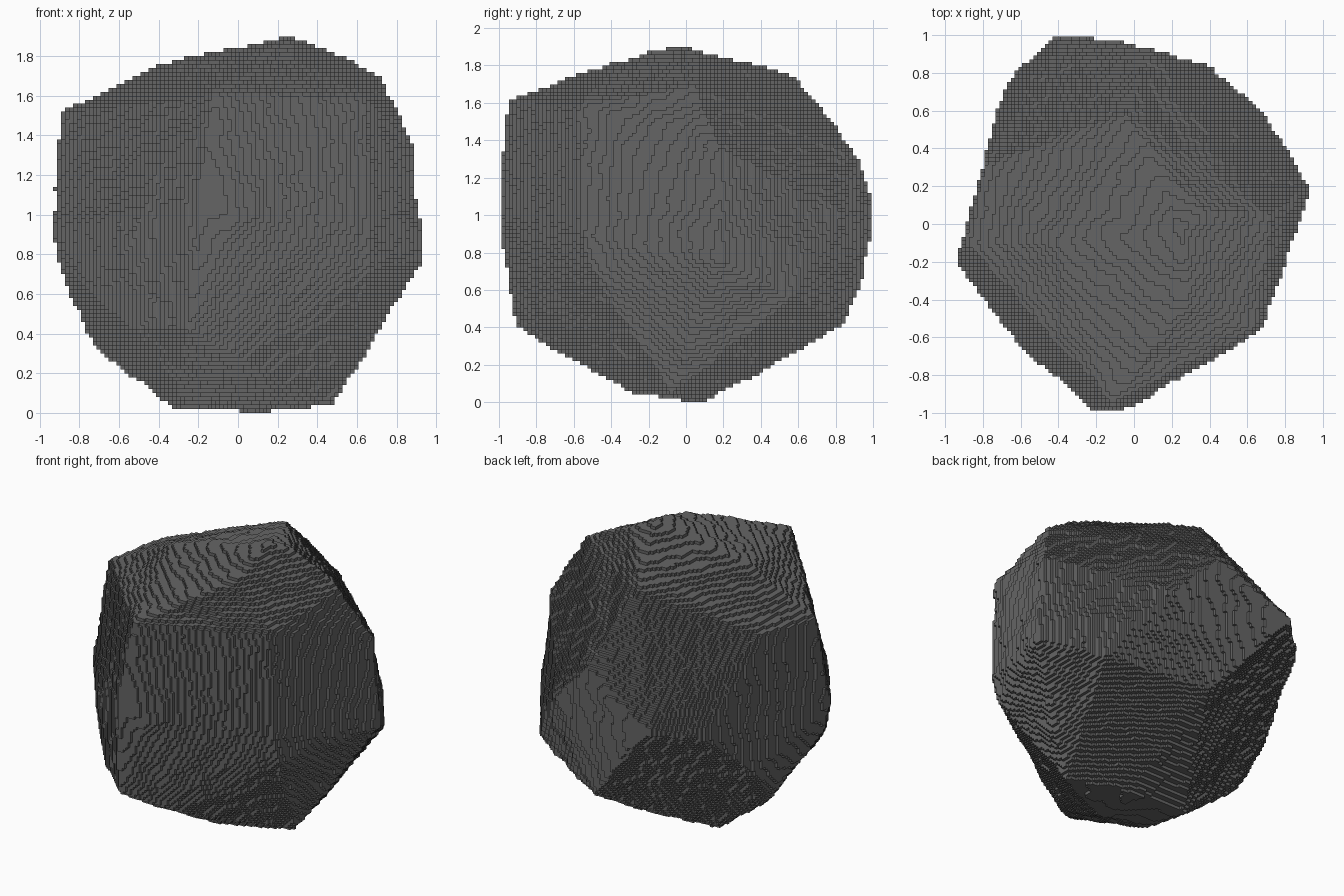
import bpy, bmesh
from mathutils import Vector, noise

cube = bpy.data.objects.get("Cube")
if cube:
    bpy.data.objects.remove(cube, do_unlink=True)

# Corners of the faceted boulder, grouped by region
crown = [(.25, -.03, 1.89), (.36, .06, 1.86), (-.05, .57, 1.73), (-.79, .3, 1.52),
         (-.88, -.1, 1.5), (-.12, -.94, 1.6), (.64, -.56, 1.58), (.73, .05, 1.68),
         (.28, -.4, 1.8), (.36, -.55, 1.68), (-.4, -.1, 1.74)]
waist = [(-.93, -.2, .9), (-.6, -.63, .95), (-.2, -.99, 1), (-.01, -.96, 1),
         (.67, -.56, .9), (.92, .18, .76), (.87, .18, 1.35), (.55, .68, .82),
         (.4, .82, 1), (.08, .92, 1.3), (-.28, .99, .92), (-.42, .99, 1.02),
         (-.66, .76, .97)]
skirt = [(-.88, -.2, .72), (-.7, -.47, .56), (-.53, -.64, .42), (-.25, -.9, .41),
         (0, -.7, .28), (.65, -.5, .7), (.7, .57, .55), (-.03, .91, .57),
         (.1, .83, .41), (-.76, .35, .6), (-.76, .1, .4), (-.68, .12, .3)]
base = [(-.3, .1, .02), (.12, .1, .01), (.48, -.08, .04), (.05, -.28, .04), (-.33, -.25, .09)]

# Hull of the corners, finely divided
bm = bmesh.new()
for p in crown + waist + skirt + base:
    bm.verts.new(p)
hull = bmesh.ops.convex_hull(bm, input=bm.verts[:])
loose = {g for g in hull["geom_interior"] + hull["geom_unused"]
         if isinstance(g, bmesh.types.BMVert)}
bmesh.ops.delete(bm, geom=list(loose), context='VERTS')
bmesh.ops.subdivide_edges(bm, edges=bm.edges[:], cuts=15, use_grid_fill=True)
bmesh.ops.recalc_face_normals(bm, faces=bm.faces[:])
bm.normal_update()

# Weathered, uneven surface
shifts = []
for v in bm.verts:
    broad = noise.noise(v.co * 3) * 0.014
    fine = noise.noise(v.co * 9 + Vector((5, 2, 7))) * 0.014
    shifts.append(v.normal * (0.008 + broad + fine))
for v, s in zip(bm.verts, shifts):
    v.co += s

# Stand it on the ground
drop = Vector((0, 0, min(v.co.z for v in bm.verts)))
bmesh.ops.translate(bm, verts=bm.verts[:], vec=-drop)

mesh = bpy.data.meshes.new("boulder")
bm.to_mesh(mesh)
bm.free()
boulder = bpy.data.objects.new("boulder", mesh)
bpy.context.collection.objects.link(boulder)

# Turn the surface into small cubes
blocks = boulder.modifiers.new("blocks", 'REMESH')
blocks.mode = 'BLOCKS'
blocks.octree_depth = 7
blocks.scale = 100 / 128
blocks.use_smooth_shade = False

# Dark grey stone
stone = bpy.data.materials.new("dark grey stone")
stone.use_nodes = True
grey = (0.13, 0.13, 0.13, 1)
stone.diffuse_color = grey
stone.node_tree.nodes["Principled BSDF"].inputs["Base Color"].default_value = grey
mesh.materials.append(stone)
